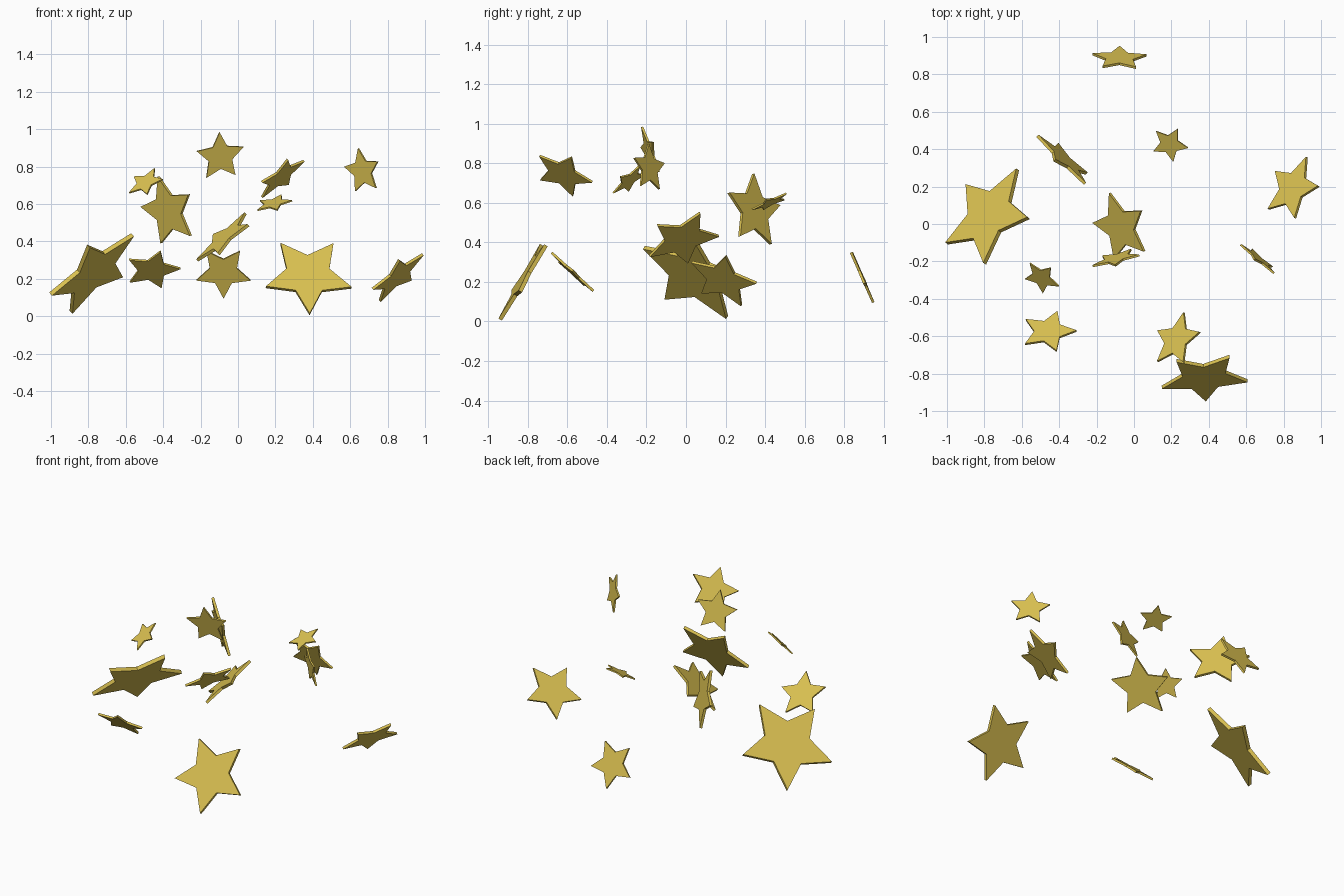
import bpy, bmesh, math
from mathutils import Vector, Matrix

if "Cube" in bpy.data.objects:
    bpy.data.objects.remove(bpy.data.objects["Cube"])

gold = bpy.data.materials.new("gold_yellow")
gold.diffuse_color = (0.70, 0.53, 0.082, 1)
gold.use_nodes = True
gold.node_tree.nodes["Principled BSDF"].inputs["Base Color"].default_value = gold.diffuse_color

INNER = 0.5       # inner corner radius relative to the tips
THICK = 0.085     # plate thickness relative to the tip radius


def star(name, centre, tip, side):
    """Flat five-pointed plate: one tip vector, plus a second vector fixing its plane."""
    u = Vector(tip)
    r = u.length
    u.normalize()
    v = Vector(side)
    v = (v - u * v.dot(u)).normalized()
    n = u.cross(v)
    bm = bmesh.new()
    verts = []
    for k in range(10):
        a, rad = k * math.pi / 5, r * (INNER if k % 2 else 1)
        verts.append(bm.verts.new((rad * math.cos(a), rad * math.sin(a), -r * THICK / 2)))
    face = bm.faces.new(verts)
    new = bmesh.ops.extrude_face_region(bm, geom=[face])["geom"]
    bmesh.ops.translate(bm, vec=(0, 0, r * THICK),
                        verts=[g for g in new if isinstance(g, bmesh.types.BMVert)])
    bmesh.ops.recalc_face_normals(bm, faces=bm.faces)
    me = bpy.data.meshes.new(name)
    bm.to_mesh(me)
    bm.free()
    me.materials.append(gold)
    ob = bpy.data.objects.new(name, me)
    rot = Matrix((u, v, n)).transposed().to_4x4()
    ob.matrix_world = Matrix.Translation(centre) @ rot
    bpy.context.collection.objects.link(ob)


# big stars
star("star_left", (-.776, .043, .233), (.212, -.011, .202), (.148, .246, -.02))
star("star_front", (.375, -.818, .218), (.008, -.122, -.208), (.228, -.02, -.065))
# medium stars
star("star_back_left", (-.373, .345, .561), (-.052, -.005, .186), (-.147, .131, .022))
star("star_middle", (-.071, -.017, .42), (.111, .088, .13), (-.06, .177, .01))
star("star_right", (.85, .19, .211), (.138, .012, .120), (.046, .159, -.037))
star("star_front_upper", (.228, -.62, .746), (.125, .041, .085), (.031, -.135, .094))
star("star_back", (-.078, .886, .236), (.001, .061, -.14), (.145, .018, -.049))
star("star_front_left", (-.458, -.575, .249), (.151, .003, .007), (.03, .11, -.099))
# small stars
star("star_top", (-.095, -.185, .854), (-.004, -.037, .13), (.124, .018, .05))
star("star_right_upper", (.666, -.186, .776), (-.022, -.004, .122), (-.097, .079, .005))
star("star_left_upper", (-.494, -.287, .715), (.049, .0535, .0745), (.077, -.074, -.018))
star("star_back_right", (.191, .427, .603), (.042, .081, .045), (.095, -.021, .013))
